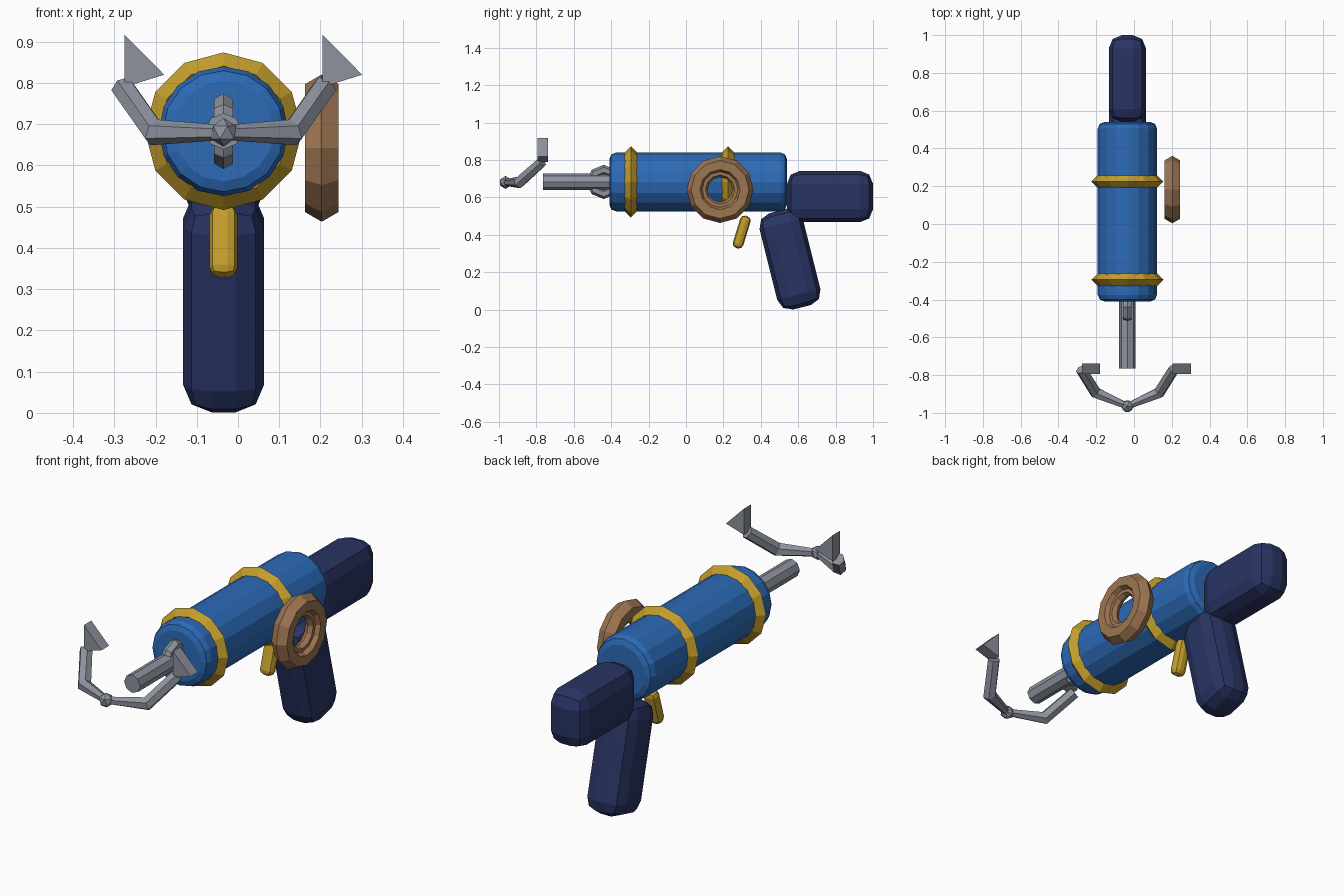
import bpy, bmesh
from math import radians, pi, cos, sin
from mathutils import Vector, Matrix

if "Cube" in bpy.data.objects:
    bpy.data.objects.remove(bpy.data.objects["Cube"])

CX, CZ = -0.035, 0.683          # axis of the body


def material(name, rgb):
    m = bpy.data.materials.new(name)
    m.diffuse_color = (*rgb, 1)
    m.use_nodes = True
    m.node_tree.nodes["Principled BSDF"].inputs["Base Color"].default_value = m.diffuse_color
    return m


BLUE = material("blue", (0.025, 0.145, 0.47))
NAVY = material("navy", (0.022, 0.034, 0.125))
GOLD = material("gold", (0.55, 0.34, 0.025))
BROWN = material("brown", (0.34, 0.18, 0.085))
METAL = material("metal", (0.27, 0.29, 0.34))


def finish(bm, name, mat, loc=(0, 0, 0), rot=(0, 0, 0)):
    bmesh.ops.recalc_face_normals(bm, faces=bm.faces)
    me = bpy.data.meshes.new(name)
    bm.to_mesh(me)
    bm.free()
    me.materials.append(mat)
    ob = bpy.data.objects.new(name, me)
    ob.location, ob.rotation_euler = loc, rot
    bpy.context.collection.objects.link(ob)
    return ob


def block(name, size, bevel, mat, loc, tilt=0):
    bm = bmesh.new()
    bmesh.ops.create_cube(bm, size=1, matrix=Matrix.Diagonal((*size, 1)))
    bmesh.ops.bevel(bm, geom=bm.edges[:], offset=bevel, segments=2, profile=0.5, affect='EDGES')
    return finish(bm, name, mat, loc, (radians(tilt), 0, 0))


def rod(name, sides, r, y0, y1, mat, bevel=0):
    bm = bmesh.new()
    bmesh.ops.create_cone(bm, cap_ends=True, segments=sides, radius1=r, radius2=r, depth=y1 - y0)
    if bevel:
        rims = [e for e in bm.edges if any(len(f.verts) > 4 for f in e.link_faces)]
        bmesh.ops.bevel(bm, geom=rims, offset=bevel, segments=2, profile=0.5, affect='EDGES')
    return finish(bm, name, mat, (CX, (y0 + y1) / 2, CZ), (pi / 2, 0, 0))


def ring(name, major, minor, sides, section, mat, loc, rot):
    bpy.ops.mesh.primitive_torus_add(major_radius=major, minor_radius=minor, major_segments=sides,
                                     minor_segments=section, location=loc, rotation=rot)
    ob = bpy.context.object
    ob.name = name
    ob.data.materials.append(mat)
    return ob


def tube(name, points, radii, sides, mat):
    """Sweep a polygon along a path with a radius for each point."""
    bm = bmesh.new()
    pts = [Vector(p) for p in points]
    loops = []
    for i, p in enumerate(pts):
        d = (pts[min(i + 1, len(pts) - 1)] - pts[max(i - 1, 0)]).normalized()
        u = d.cross(Vector((0, -0.6, 0.8))).normalized()
        v = u.cross(d)
        loops.append([bm.verts.new(p + radii[i] * (cos(a) * u + sin(a) * v))
                      for a in (2 * pi * k / sides for k in range(sides))])
    for a, b in zip(loops, loops[1:]):
        for k in range(sides):
            n = (k + 1) % sides
            bm.faces.new((a[k], a[n], b[n], b[k]))
    bm.faces.new(loops[0])
    bm.faces.new(loops[-1])
    return finish(bm, name, mat)


# body, two bands and barrel
rod("body", 16, 0.157, -0.41, 0.54, BLUE, 0.035)
for name, y in (("front_band", -0.295), ("rear_band", 0.225)):
    ring(name, 0.158, 0.033, 12, 4, GOLD, (CX, y, CZ), (pi / 2, 0, 0))
rod("barrel", 8, 0.044, -0.765, -0.39, METAL)
ring("barrel_loop", 0.065, 0.0265, 8, 6, METAL, (CX, -0.44, CZ), (0, pi / 2, 0))

# stock, grip and trigger
block("stock", (0.197, 0.46, 0.275), 0.07, NAVY, (CX, 0.77, 0.605))
block("grip", (0.197, 0.238, 0.53), 0.07, NAVY, (CX, 0.556, 0.27), 14)
block("trigger", (0.067, 0.058, 0.18), 0.024, GOLD, (CX, 0.298, 0.415), -17)

# side reel with inner hub
ring("reel", 0.131, 0.0475, 12, 6, BROWN, (0.203, 0.182, 0.642), (0, pi / 2, 0))
ring("reel_hub", 0.09, 0.024, 12, 6, BROWN, (0.203, 0.182, 0.642), (0, pi / 2, 0))

# hook: central knuckle, two bent arms and wedge barbs
bm = bmesh.new()
bmesh.ops.create_icosphere(bm, subdivisions=1, radius=0.035)
finish(bm, "hook_knuckle", METAL, (CX, -0.965, 0.68))
for side, s in (("left", -1), ("right", 1)):
    tube(side + "_hook_arm", [(CX, -0.965, 0.68), (CX + s * 0.168, -0.893, 0.68),
                              (CX + s * 0.245, -0.77, 0.79)], (0.018, 0.033, 0.03), 6, METAL)
    bm = bmesh.new()
    x = CX + s * 0.24
    f = bm.faces.new([bm.verts.new((x + dx, -0.795, z))
                      for dx, z in ((0, 0.79), (0.096, 0.82), (0, 0.917))])
    ext = bmesh.ops.extrude_face_region(bm, geom=[f], use_keep_orig=True)
    bmesh.ops.translate(bm, vec=(0, 0.057, 0),
                        verts=[g for g in ext["geom"] if isinstance(g, bmesh.types.BMVert)])
    finish(bm, side + "_hook_barb", METAL)
